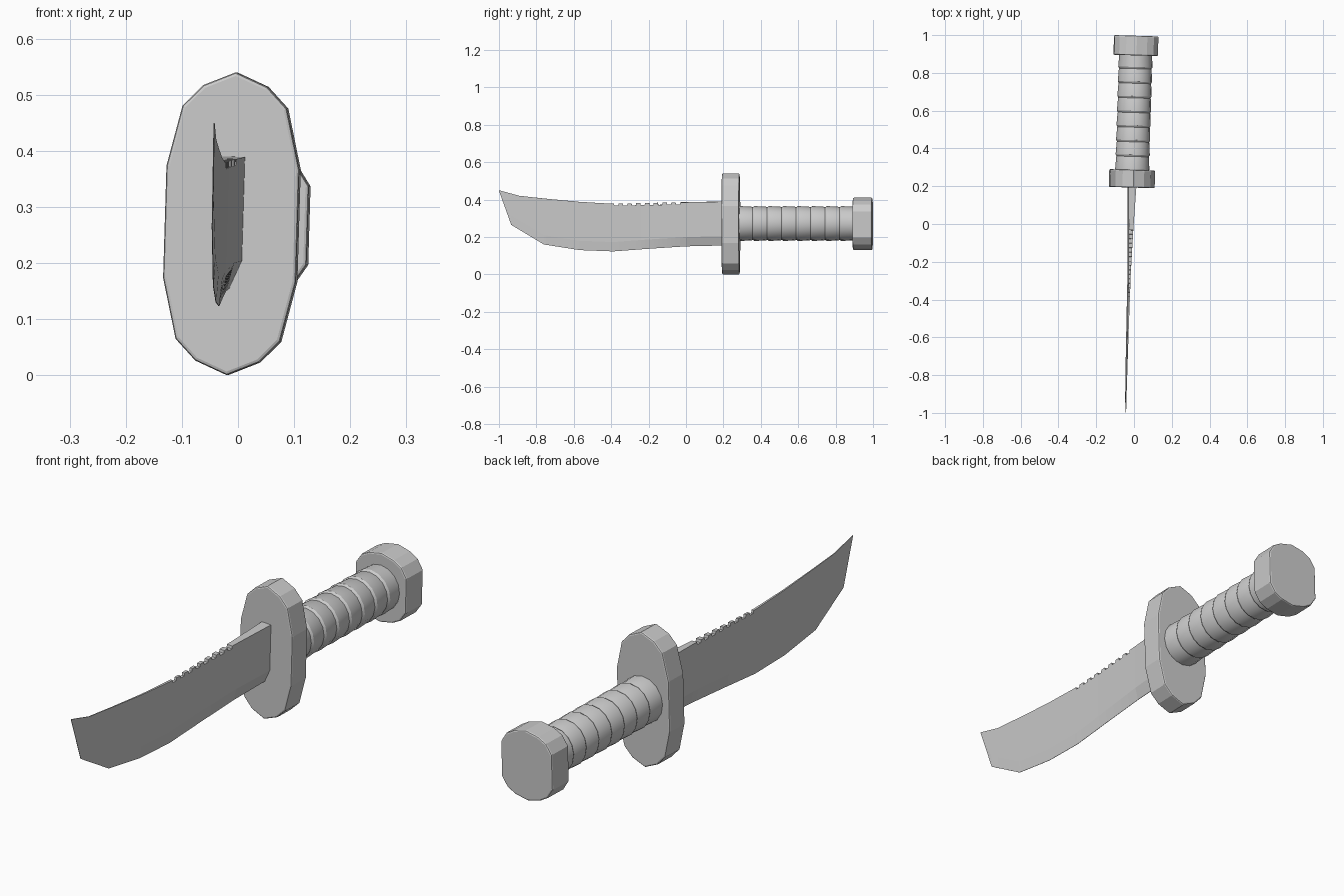
import bpy, bmesh, math
from mathutils import Matrix

if "Cube" in bpy.data.objects:
    bpy.data.objects.remove(bpy.data.objects["Cube"])

# Whole knife leans slightly: small yaw and roll around its axis
PLACE = (Matrix.Translation((-0.018, 0, 0.27)) @ Matrix.Rotation(-0.03, 4, 'Z')
         @ Matrix.Rotation(0.03, 4, 'Y'))


def loft(name, rings):
    """Skin a list of equal-sized vertex rings and cap both ends."""
    bm = bmesh.new()
    loops = [[bm.verts.new(p) for p in ring] for ring in rings]
    n = len(loops[0])
    for a, b in zip(loops, loops[1:]):
        for i in range(n):
            j = (i + 1) % n
            bm.faces.new((a[i], a[j], b[j], b[i]))
    bm.faces.new(loops[0])
    bm.faces.new(loops[-1])
    bmesh.ops.recalc_face_normals(bm, faces=bm.faces)
    me = bpy.data.meshes.new(name)
    bm.to_mesh(me)
    bm.free()
    me.transform(PLACE)
    ob = bpy.data.objects.new(name, me)
    bpy.context.collection.objects.link(ob)
    return ob


def smooth(ob, degrees):
    bpy.ops.object.select_all(action='DESELECT')
    ob.select_set(True)
    bpy.context.view_layer.objects.active = ob
    bpy.ops.object.shade_smooth_by_angle(angle=math.radians(degrees))


def lerp(points, y):
    for (a, va), (b, vb) in zip(points, points[1:]):
        if y <= b:
            return va + (vb - va) * (y - a) / (b - a)
    return points[-1][1]


# Guard and pommel: the same 14-sided rounded plate at two sizes
def plate(name, y0, y1, w, h, shoulder):
    quarter = [(0.47, 0.91), (0.77, 0.77), (0.98, shoulder)]
    right = quarter + [(x, -z) for x, z in reversed(quarter)]
    outline = [(0, 1)] + right + [(0, -1)] + [(-x, z) for x, z in reversed(right)]
    ob = loft(name, [[(x * w, y, z * h) for x, z in outline] for y in (y0, y1)])
    bev = ob.modifiers.new("edge", 'BEVEL')
    bev.width = 0.006
    bev.segments = 2
    bev.limit_method = 'ANGLE'
    bev.angle_limit = math.radians(60)
    return ob


plate("guard", 0.193, 0.287, 0.121, 0.27, 0.37)
plate("pommel", 0.893, 0.997, 0.118, 0.14, 0.5)

# Grip: overlapping wraps, each flaring to a small step
rings = []
SIDES, WRAPS, START, END = 16, 8, 0.28, 0.9
step = (END - START) / WRAPS
for k in range(WRAPS):
    for f, r in ((0.0, 0.088), (0.12, 0.0935), (0.95, 0.0895)):
        y = START + (k + f) * step
        rings.append([(r * 0.97 * math.cos(t), y, r * math.sin(t) + 0.002)
                      for t in (2 * math.pi * i / SIDES for i in range(SIDES))])
smooth(loft("grip", rings), 30)

# Blade: spine, cutting edge and half-thickness along y
spine = [(-1, 0.45), (-0.89, 0.42), (-0.75, 0.405), (-0.57, 0.388),
         (-0.4, 0.378), (0, 0.386), (0.22, 0.39)]
edge = [(-1, 0.447), (-0.935, 0.265), (-0.76, 0.16), (-0.57, 0.13),
        (-0.39, 0.123), (-0.2, 0.137), (0, 0.15), (0.22, 0.155)]
half = [(-1, 0.001), (-0.6, 0.003), (-0.25, 0.006), (0, 0.013), (0.22, 0.022)]

stations = {y: 0.0 for y, _ in spine + edge}
# Saw teeth along the spine
for k in range(8):
    y = -0.385 + k * 0.047
    for dy, cut in ((0, 0), (0.002, 0.011), (0.023, 0.011), (0.025, 0)):
        stations[y + dy] = cut
for y in (-0.39, -0.2):
    if any(-0.385 + k * 0.047 < y < -0.36 + k * 0.047 for k in range(8)):
        stations[y] = 0.011

sections = []
for y in sorted(stations):
    top, low, h = lerp(spine, y), lerp(edge, y), lerp(half, y)
    mid = low + min(0.05, (top - low) * 0.4)
    top -= stations[y]
    sections.append([(x, y, z - 0.27) for x, z in (
        (-h, top), (h, top), (h, mid), (0.0007, low), (-0.0007, low), (-h, mid))])
loft("blade", sections)
